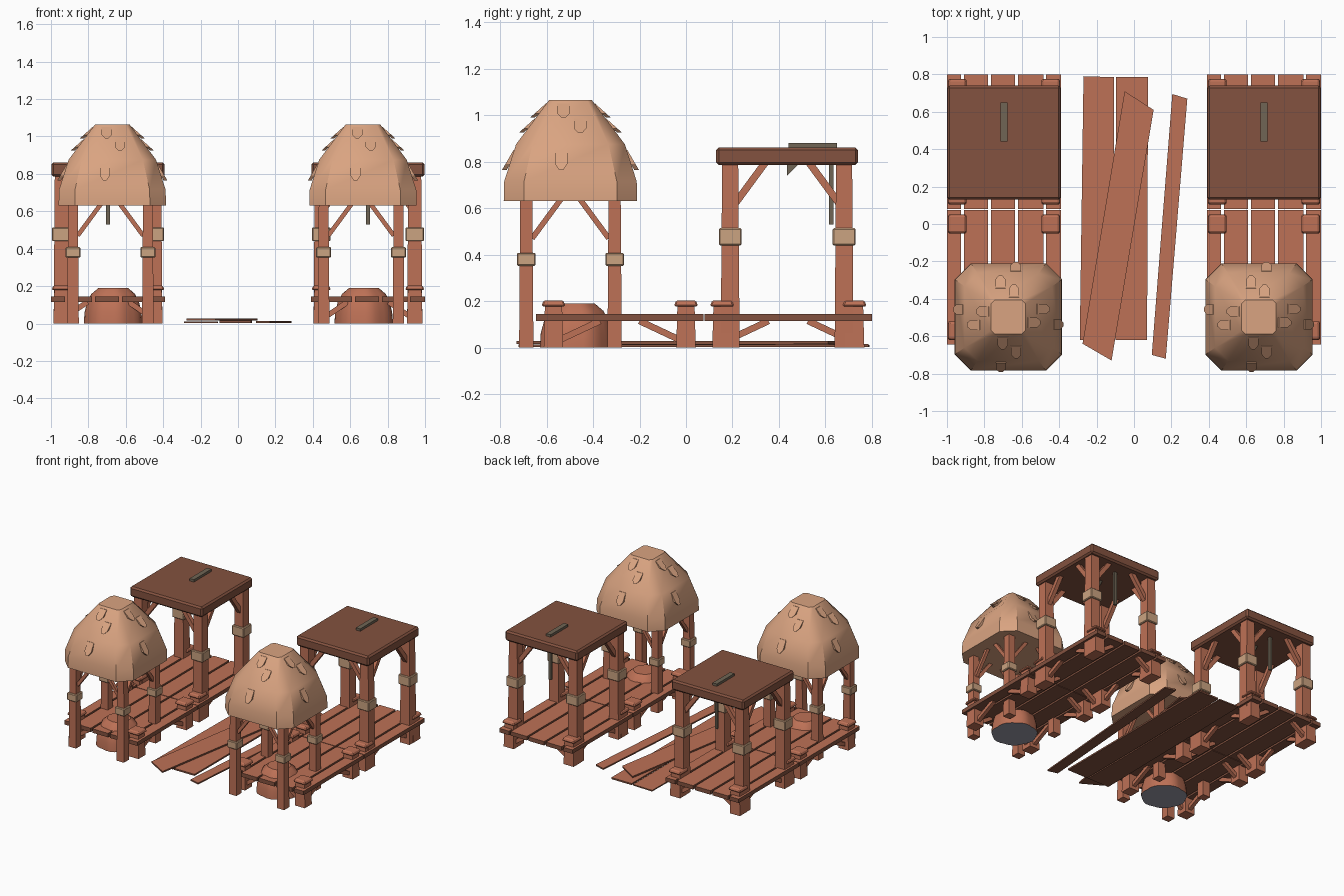
import bpy, bmesh, math
from mathutils import Vector, Matrix

if "Cube" in bpy.data.objects:
    bpy.data.objects.remove(bpy.data.objects["Cube"])


def material(name, rgb):
    m = bpy.data.materials.new(name)
    m.use_nodes = True
    m.diffuse_color = (*rgb, 1)
    m.node_tree.nodes["Principled BSDF"].inputs["Base Color"].default_value = (*rgb, 1)
    return m


WOOD = material("orange wood", (0.51, 0.165, 0.093))
DARK = material("dark wood", (0.23, 0.085, 0.05))
THATCH = material("tan thatch", (0.70, 0.37, 0.22))
ROPE = material("pale rope", (0.60, 0.37, 0.22))
METAL = material("dull metal", (0.16, 0.13, 0.09))
STONE = material("grey stone", (0.33, 0.33, 0.40))


def loft(name, rings, mat, top=None, bottom=None, smooth=None, bevel=0):
    """Join rings of points into a closed solid."""
    bm = bmesh.new()
    loops = [[bm.verts.new(p) for p in ring] for ring in rings]
    n = len(loops[0])
    for a, b in zip(loops, loops[1:]):
        for i in range(n):
            j = (i + 1) % n
            bm.faces.new((a[i], a[j], b[j], b[i]))
    low = bm.faces.new(loops[0][::-1])
    high = bm.faces.new(loops[-1])
    mats = [mat]
    for face, extra in ((low, bottom), (high, top)):
        if extra:
            mats.append(extra)
            face.material_index = len(mats) - 1
    bmesh.ops.recalc_face_normals(bm, faces=bm.faces)
    mesh = bpy.data.meshes.new(name)
    bm.to_mesh(mesh)
    bm.free()
    for m in mats:
        mesh.materials.append(m)
    ob = bpy.data.objects.new(name, mesh)
    bpy.context.collection.objects.link(ob)
    if bevel:
        mod = ob.modifiers.new("soft edge", "BEVEL")
        mod.width, mod.segments = bevel, 1
    if smooth:
        bpy.ops.object.select_all(action="DESELECT")
        ob.select_set(True)
        bpy.context.view_layer.objects.active = ob
        bpy.ops.object.shade_smooth_by_angle(angle=math.radians(smooth))
    return ob


def rect(x, y, z, hx, hy):
    return [(x + a * hx, y + b * hy, z) for a, b in ((-1, -1), (1, -1), (1, 1), (-1, 1))]


def block(name, x, y, z0, z1, hx, hy, mat, taper=1, **kw):
    return loft(name, [rect(x, y, z0, hx, hy), rect(x, y, z1, hx * taper, hy * taper)], mat, **kw)


def plank(name, corners, z0, z1):
    return loft(name, [[(x, y, z) for x, y in corners] for z in (z0, z1)], DARK, top=WOOD)


def strut(name, p, q, w):
    p, q = Vector(p), Vector(q)
    d = (q - p).normalized()
    side = d.cross(Vector((0, 0, 1))).normalized() * w
    up = side.cross(d).normalized() * w
    return loft(name, [[c - side - up, c + side - up, c + side + up, c - side + up] for c in (p, q)], WOOD)


def octagon(x, y, z, h, flat):
    f = h * flat
    pts = ((-f, -h), (f, -h), (h, -f), (h, f), (f, h), (-f, h), (-h, f), (-h, -f))
    return [(x + a, y + b, z) for a, b in pts]


def corners(x, y, hx, hy):
    for sx in (-1, 1):
        for sy in (-1, 1):
            yield x + sx * hx, y + sy * hy, -sx, -sy


def platform(x, y, label):
    # Deck boards, with narrow ones at the sides
    for a, b in ((-0.305, -0.23), (-0.215, -0.085), (-0.07, 0.06), (0.075, 0.21), (0.225, 0.305)):
        plank(label + "_deck_board", [(p[0], p[1]) for p in rect(x + (a + b) / 2, y, 0, (b - a) / 2, 0.36)],
              0.115, 0.145)
    # Capped short posts and the struts below the deck
    for px, py, ix, iy in corners(x, y, 0.25, 0.285):
        block(label + "_short_post", px, py, 0, 0.18, 0.042, 0.042, WOOD, 0.88)
        block(label + "_post_cap", px, py, 0.178, 0.203, 0.052, 0.052, WOOD, 0.82, bevel=0.006)
        strut(label + "_deck_strut", (px, py + iy * 0.03, 0.035), (px, py + iy * 0.2, 0.115), 0.014)
        strut(label + "_cross_strut", (px + ix * 0.03, py, 0.04), (px + ix * 0.14, py, 0.115), 0.014)


def frame(x, y, hx, hy, top, w, band, label):
    # Tall posts with rope bands and angled braces
    for px, py, ix, iy in corners(x, y, hx, hy):
        block(label + "_post", px, py, 0, top, w * 1.1, w * 1.1, WOOD, 0.85)
        block(label + "_rope_band", px, py, band - w, band + w, w + 0.012, w + 0.012, ROPE, bevel=0.005)
        for dx, dy in ((ix, 0), (0, iy)):
            strut(label + "_brace", (px + dx * 0.025, py + dy * 0.025, top - 0.165),
                  (px + dx * 0.15, py + dy * 0.15, top + 0.005), w * 0.42)


def pavilion(x, y):
    frame(x, y, 0.25, 0.245, 0.79, 0.037, 0.477, "pavilion")
    block("pavilion_roof", x, y, 0.785, 0.862, 0.303, 0.305, DARK, bevel=0.012)
    # Metal bar on the roof with its hanging rod and hook
    block("roof_bar", x, y + 0.11, 0.858, 0.88, 0.018, 0.105, METAL)
    block("hanging_rod", x, y + 0.19, 0.53, 0.79, 0.01, 0.009, METAL)
    hook = ((0.0, 0.74), (0.0, 0.79), (0.05, 0.79))
    loft("roof_hook", [[(x + s, y + a, z) for a, z in hook] for s in (-0.01, 0.01)], METAL)


ROOF = [(0.63, 0.287, 0.70), (0.715, 0.285, 0.70), (0.875, 0.234, 0.70), (1.065, 0.092, 0.78)]


def roof_radius(z):
    for (z0, r0, _), (z1, r1, _) in zip(ROOF, ROOF[1:]):
        if z <= z1:
            return r0 + (r1 - r0) * (z - z0) / (z1 - z0)
    return ROOF[-1][1]


def hut(x, y):
    frame(x - 0.01, y, 0.2, 0.19, 0.635, 0.028, 0.38, "hut")
    loft("hut_roof", [octagon(x, y, z, r, f) for z, r, f in ROOF], THATCH, smooth=38)
    # Pointed thatch tufts on all four sides
    outline = ((-1, 1), (1, 1), (1, 0.3), (0.35, 0), (-0.35, 0), (-1, 0.3))
    for k in range(4):
        spin = Matrix.Translation((x, y, 0)) @ Matrix.Rotation(k * math.pi / 2, 4, "Z")
        for u, z, h in ((-0.04, 0.765, 0.085), (0.042, 0.925, 0.06), (-0.03, 0.99, 0.06)):
            layers = []
            for push in (-0.02, 0.0):
                layers.append([spin @ Vector((u + a * 0.027, -roof_radius(z + h * b) - push - 0.022 * (1 - b) - 0.003,
                                              z + h * b)) for a, b in outline])
            loft("thatch_tuft", layers, THATCH)

    # Lobed mound standing on a stone base
    def lobes(r, z):
        ring = []
        for i in range(32):
            t = i * math.tau / 32
            k = r * (0.95 + 0.06 * abs(math.sin(3.5 * t)))
            ring.append((x + 0.007 + k * math.cos(t), y + 0.025 + k * math.sin(t), z))
        return ring
    profile = ((0.158, 0), (0.154, 0.06), (0.14, 0.115), (0.118, 0.158), (0.08, 0.19))
    loft("mound", [lobes(r, z) for r, z in profile], WOOD, bottom=STONE, smooth=35)


# Two matching rows of platforms with a pavilion and a hut each
for side in (-1, 1):
    platform(side * 0.695, 0.44, "rear")
    platform(side * 0.695, -0.285, "front")
    pavilion(side * 0.695, 0.435)
    hut(side * 0.67 - 0.002, -0.497)

# Loose boards on the ground between the rows
plank("ground_board_left", [(-0.29, -0.62), (-0.11, -0.62), (-0.107, 0.785), (-0.27, 0.79)], 0.003, 0.012)
plank("ground_board_middle", [(-0.1, -0.62), (0.07, -0.62), (0.075, 0.785), (-0.095, 0.785)], 0.003, 0.015)
plank("ground_board_crossing", [(-0.275, -0.64), (-0.12, -0.73), (0.105, 0.61), (-0.05, 0.71)], 0.016, 0.028)
plank("ground_board_right", [(0.095, -0.7), (0.17, -0.72), (0.285, 0.67), (0.205, 0.695)], 0.003, 0.014)
